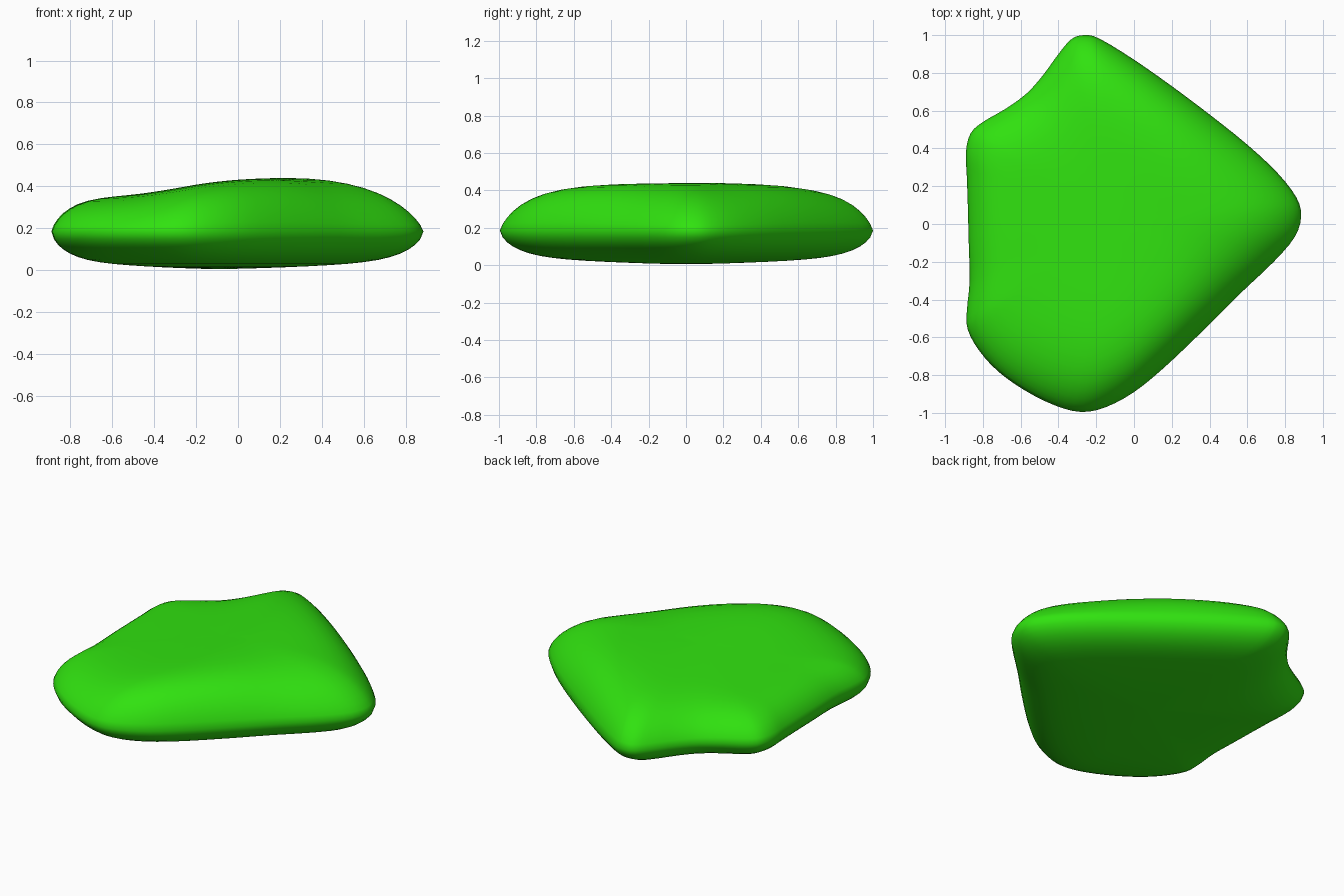
import bpy, bmesh, math

if "Cube" in bpy.data.objects:
    bpy.data.objects.remove(bpy.data.objects["Cube"])

# Plan outline of the stone, seen from above
OUT = [(-.26, 1), (-.18, .98), (0, .87), (.2, .73), (.4, .58), (.6, .42), (.76, .27),
       (.86, .14), (.885, .04), (.85, -.07), (.74, -.2), (.55, -.38), (.36, -.57),
       (.16, -.76), (0, -.89), (-.15, -.97), (-.28, -.995), (-.42, -.96), (-.58, -.88),
       (-.72, -.78), (-.82, -.67), (-.88, -.56), (-.885, -.46), (-.87, -.3), (-.875, -.1),
       (-.88, .1), (-.885, .25), (-.89, .38), (-.865, .48), (-.8, .54), (-.68, .61),
       (-.57, .69), (-.48, .79), (-.4, .9), (-.33, .98)]
# Height of the upper surface along x, before edge rounding
CROWN = [(-.9, .335), (-.55, .355), (-.4, .37), (-.25, .40), (-.1, .425), (.1, .438), (.3, .445), (1, .44)]
CX, CY, RIM = -.1, 0, .185
RINGS = [1, .985, .96, .93, .89, .84, .78, .71, .63, .54, .44, .33, .22, .11]


def catmull(a, b, c, d, t):
    return .5 * (2*b + (c-a)*t + (2*a-5*b+4*c-d)*t*t + (3*b-a-3*c+d)*t**3)


def crown(x):
    for (x0, z0), (x1, z1) in zip(CROWN, CROWN[1:]):
        if x <= x1:
            t = min(1, max(0, (x - x0) / (x1 - x0)))
            return z0 + (z1 - z0) * t
    return CROWN[-1][1]


def smooth_crown(x):
    return sum(crown(x + k * .04) for k in range(-3, 4)) / 7


def top_z(x, y, s):
    c = math.cos(math.atan2(y - CY, x - CX))
    p = 6.5 - 2.5 * c**3          # longer slope toward the right-hand tip
    return RIM + (smooth_crown(x) - RIM) * (1 - s**p)**.75


def bottom_z(x, y, s):
    floor = .005 + .045 * s**1.5
    return RIM - (RIM - floor) * (1 - s**8)**.6


n = len(OUT)
loop = []
for i in range(n):
    q = [OUT[(i + k) % n] for k in (-1, 0, 1, 2)]
    for j in range(3):
        loop.append([catmull(*(v[a] for v in q), j / 3) for a in (0, 1)])

bm = bmesh.new()


def ring(s, zf):
    pts = [(CX + (x - CX) * s, CY + (y - CY) * s) for x, y in loop]
    return [bm.verts.new((x, y, zf(x, y, s))) for x, y in pts]


# Upper and lower shells share the rim ring
rim = ring(1, top_z)
for zf in (top_z, bottom_z):
    prev = rim
    for s in RINGS[1:]:
        cur = ring(s, zf)
        for i in range(len(loop)):
            k = (i + 1) % len(loop)
            bm.faces.new((prev[i], prev[k], cur[k], cur[i]))
        prev = cur
    centre = bm.verts.new((CX, CY, zf(CX, CY, 0)))
    for i in range(len(loop)):
        bm.faces.new((prev[i], prev[(i + 1) % len(loop)], centre))
bmesh.ops.recalc_face_normals(bm, faces=bm.faces)
for f in bm.faces:
    f.smooth = True

mesh = bpy.data.meshes.new("stone")
bm.to_mesh(mesh)
bm.free()
stone = bpy.data.objects.new("stone", mesh)
bpy.context.collection.objects.link(stone)
mat = bpy.data.materials.new("green")
mat.diffuse_color = (.03, .76, .005, 1)
mat.use_nodes = True
mat.node_tree.nodes["Principled BSDF"].inputs["Base Color"].default_value = mat.diffuse_color
mesh.materials.append(mat)
